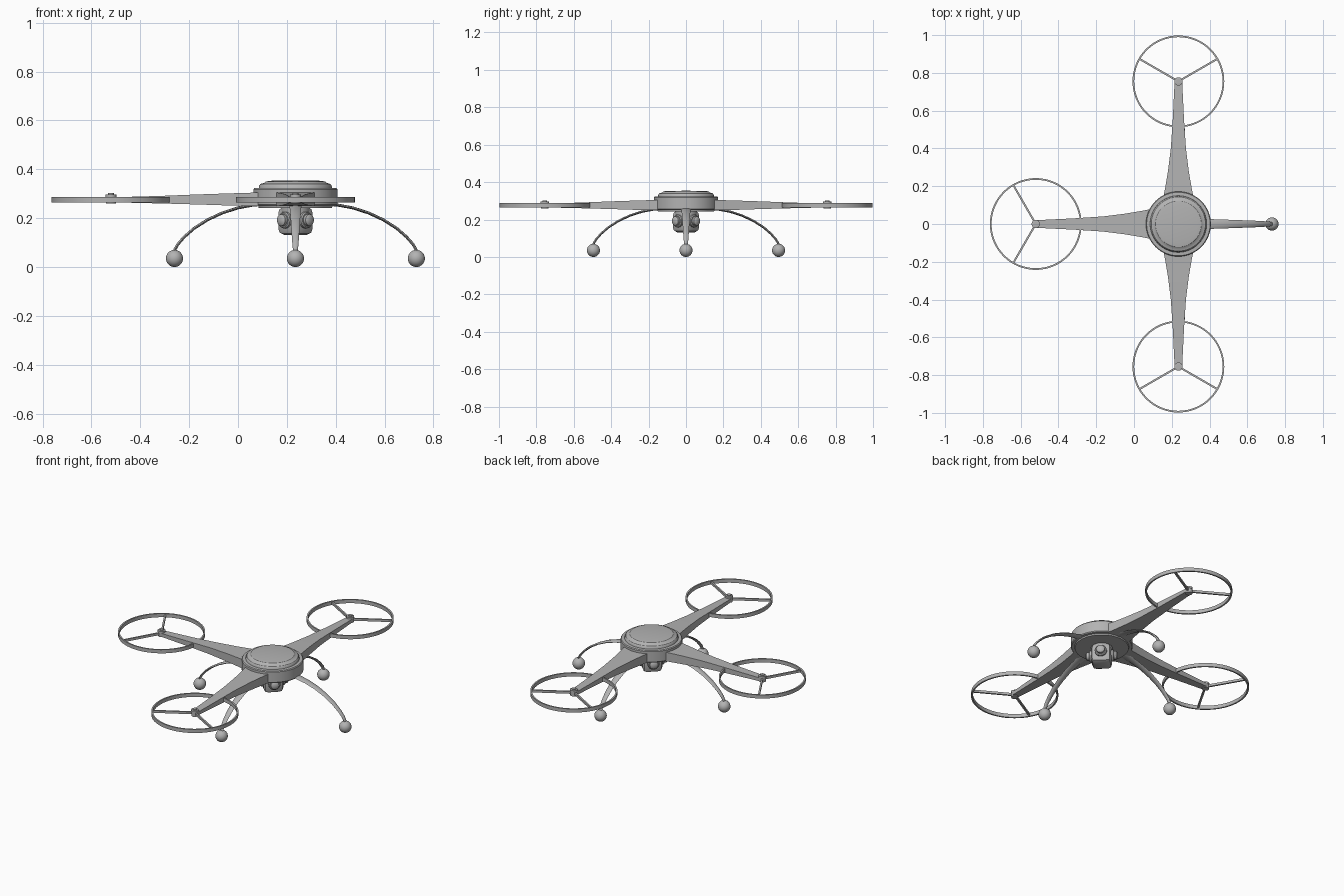
import bpy, bmesh
from math import pi, cos, sin, atan2
from mathutils import Matrix, Vector

if "Cube" in bpy.data.objects:
    bpy.data.objects.remove(bpy.data.objects["Cube"])

grey = bpy.data.materials.new("mid_grey")
grey.use_nodes = True
grey.diffuse_color = (0.45, 0.45, 0.45, 1)
grey.node_tree.nodes["Principled BSDF"].inputs["Base Color"].default_value = grey.diffuse_color

HUB = Matrix.Translation((0.235, 0, 0))
ROTOR_R = 0.755


def finish(name, bm, matrix, angle=0.6):
    """Turn a bmesh into a placed, shaded object."""
    bmesh.ops.remove_doubles(bm, verts=bm.verts, dist=0.00001)
    bmesh.ops.recalc_face_normals(bm, faces=bm.faces)
    mesh = bpy.data.meshes.new(name)
    bm.to_mesh(mesh)
    bm.free()
    mesh.materials.append(grey)
    obj = bpy.data.objects.new(name, mesh)
    bpy.context.collection.objects.link(obj)
    obj.matrix_world = matrix
    bpy.ops.object.select_all(action='DESELECT')
    obj.select_set(True)
    bpy.context.view_layer.objects.active = obj
    bpy.ops.object.shade_smooth_by_angle(angle=angle)
    return obj


def bridge(bm, a, b):
    for i in range(len(a)):
        j = (i + 1) % len(a)
        quad = list(dict.fromkeys((a[i], a[j], b[j], b[i])))
        bm.faces.new(quad)


def loft(name, sections, matrix, angle=0.6):
    """Skin a row of equal-sized closed cross-sections and cap the ends."""
    bm = bmesh.new()
    rows = [[bm.verts.new(p) for p in s] for s in sections]
    for a, b in zip(rows, rows[1:]):
        bridge(bm, a, b)
    bm.faces.new(rows[0])
    bm.faces.new(rows[-1])
    return finish(name, bm, matrix, angle)


def lathe(name, profile, matrix, segments=48, closed=False):
    """Spin an (r, z) profile around z."""
    bm = bmesh.new()
    rows = []
    for r, z in profile:
        if r == 0:
            rows.append([bm.verts.new((0, 0, z))] * segments)
        else:
            rows.append([bm.verts.new((r * cos(2 * pi * k / segments),
                                       r * sin(2 * pi * k / segments), z))
                         for k in range(segments)])
    pairs = list(zip(rows, rows[1:])) + ([(rows[-1], rows[0])] if closed else [])
    for a, b in pairs:
        bridge(bm, a, b)
    return finish(name, bm, matrix)


def turn(angle):
    return HUB @ Matrix.Rotation(angle, 4, 'Z')


# Round body with a stepped, gently domed lid
lathe("body", [(0, 0.242), (0.15, 0.242), (0.152, 0.25), (0.168, 0.25), (0.172, 0.255),
               (0.172, 0.318), (0.168, 0.323), (0.15, 0.324)], HUB, 64)
lathe("lid", [(0.15, 0.322), (0.148, 0.334), (0.143, 0.34), (0.128, 0.344),
              (0.122, 0.35), (0.1, 0.353), (0, 0.354)], HUB, 64)

# Three rotor arms, each with motor, guard ring and spokes
ARM = [(0.12, 0.085, 0.25, 0.306), (0.18, 0.072, 0.25, 0.304), (0.28, 0.055, 0.252, 0.301),
       (0.4, 0.04, 0.256, 0.297), (0.55, 0.03, 0.26, 0.291), (0.755, 0.02, 0.265, 0.285)]
for side, angle in (("left", pi / 2), ("rear", pi), ("right", -pi / 2)):
    frame = turn(angle)
    loft(side + "_arm", [[(r, -w, lo), (r, w, lo), (r, w, hi), (r, -w, hi)]
                         for r, w, lo, hi in ARM], frame, 0.5)
    rotor = frame @ Matrix.Translation((ROTOR_R, 0, 0))
    lathe(side + "_motor", [(0, 0.26), (0.02, 0.26), (0.02, 0.284), (0.022, 0.285),
                            (0.022, 0.296), (0.012, 0.297), (0.012, 0.302), (0, 0.302)],
          rotor, 24)
    lathe(side + "_guard_ring", [(0.234, 0.265), (0.243, 0.265), (0.243, 0.287),
                                 (0.234, 0.287)], rotor, 64, True)
    for n, s in enumerate((-1, 1)):
        spoke = rotor @ Matrix.Rotation(s * pi / 3, 4, 'Z')
        loft(f"{side}_spoke_{n + 1}",
             [[(r, -0.005, 0.269), (r, 0.005, 0.269), (r, 0.005, 0.283), (r, -0.005, 0.283)]
              for r in (0.01, 0.236)], spoke)

# Four curved landing legs with ball feet
LEG = [Vector(p) for p in ((0.1, 0.257), (0.17, 0.254), (0.235, 0.242), (0.3, 0.221),
                           (0.36, 0.193), (0.415, 0.158), (0.455, 0.123), (0.482, 0.092),
                           (0.494, 0.07), (0.495, 0.05))]
for side, angle in (("front", 0), ("left", pi / 2), ("rear", pi), ("right", -pi / 2)):
    sections = []
    for i, p in enumerate(LEG):
        t = LEG[min(i + 1, len(LEG) - 1)] - LEG[max(i - 1, 0)]
        a = atan2(t.y, t.x)
        f = i / (len(LEG) - 1)
        wide = 0.028 * (1 - f) + 0.008 * f
        sections.append([(p.x - sin(a) * 0.006 * sin(k * pi / 4), wide * cos(k * pi / 4),
                          p.y + cos(a) * 0.006 * sin(k * pi / 4)) for k in range(8)])
    loft(side + "_leg", sections, turn(angle), 0.9)
    bm = bmesh.new()
    bmesh.ops.create_uvsphere(bm, u_segments=24, v_segments=14, radius=0.035)
    finish(side + "_foot", bm, turn(angle) @ Matrix.Translation((0.495, 0, 0.035)))

# Camera pod under the body, with a lens on each diagonal
bm = bmesh.new()
bmesh.ops.create_cube(bm, size=1)
bmesh.ops.scale(bm, vec=(0.112, 0.112, 0.116), verts=bm.verts)
bmesh.ops.bevel(bm, geom=bm.edges[:], offset=0.024, segments=2, affect='EDGES', profile=0.5)
finish("camera_pod", bm, turn(pi / 4) @ Matrix.Translation((0, 0, 0.189)))
lathe("camera_mount", [(0, 0.225), (0.06, 0.225), (0.06, 0.244), (0, 0.244)], HUB, 32)
for n in range(4):
    lens = turn(pi / 4 + n * pi / 2) @ Matrix.Translation((0, 0, 0.192)) \
        @ Matrix.Rotation(pi / 2, 4, 'Y')
    lathe(f"camera_lens_{n + 1}", [(0, 0.04), (0.034, 0.04), (0.034, 0.066), (0.029, 0.07),
                                   (0.024, 0.07), (0.024, 0.083), (0.019, 0.087),
                                   (0.01, 0.09), (0, 0.091)], lens, 24)
